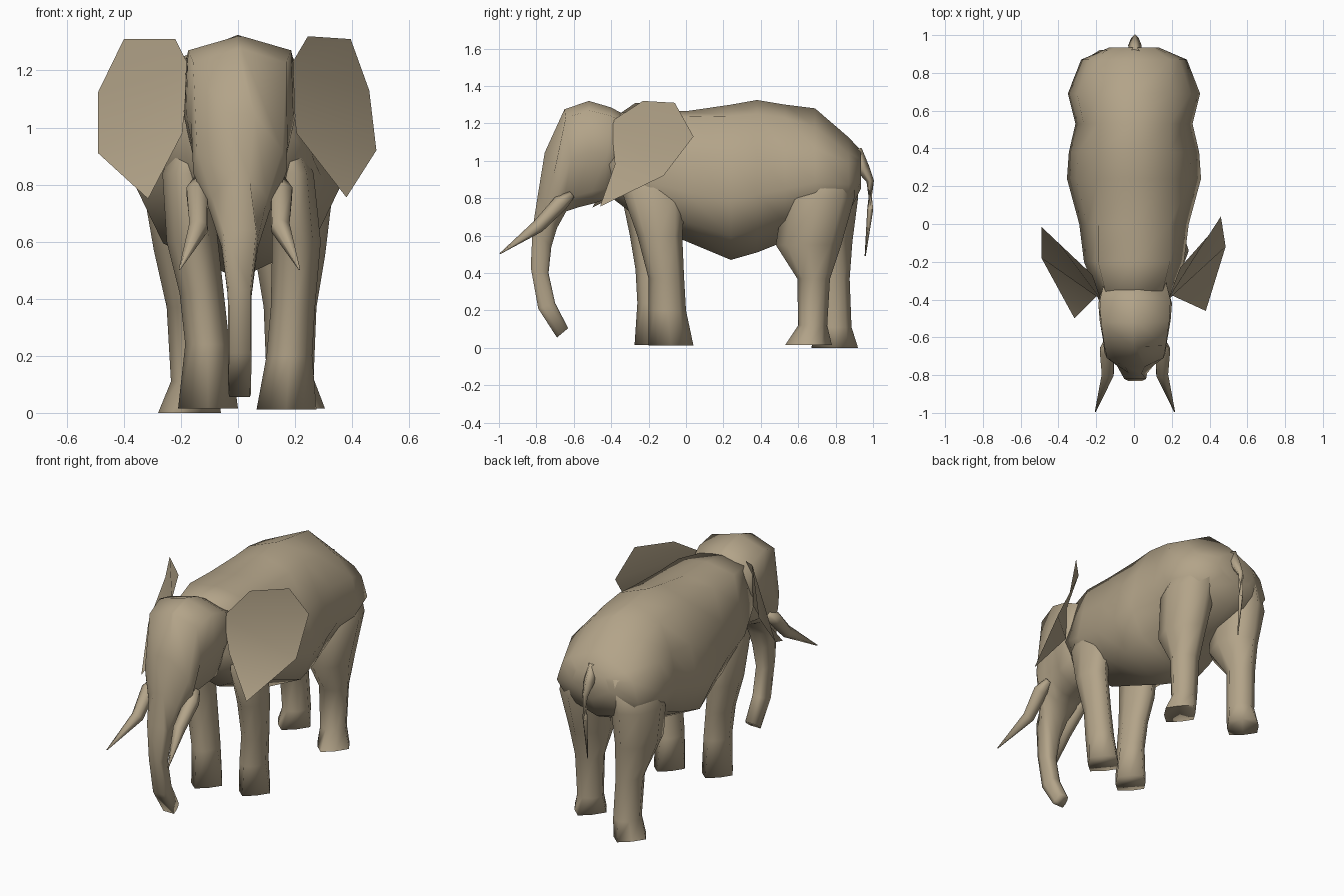
import bpy, bmesh, math
from mathutils import Vector

cube = bpy.data.objects.get("Cube")
if cube:
    bpy.data.objects.remove(cube)

hide = bpy.data.materials.new("tan_hide")
hide.use_nodes = True
TAN = (0.45, 0.37, 0.25, 1)
hide.diffuse_color = TAN
hide.node_tree.nodes["Principled BSDF"].inputs["Base Color"].default_value = TAN


def finish(name, bm, angle):
    mesh = bpy.data.meshes.new(name)
    bm.to_mesh(mesh)
    bm.free()
    mesh.materials.append(hide)
    obj = bpy.data.objects.new(name, mesh)
    bpy.context.collection.objects.link(obj)
    bpy.ops.object.select_all(action="DESELECT")
    obj.select_set(True)
    bpy.context.view_layer.objects.active = obj
    bpy.ops.object.shade_smooth_by_angle(angle=math.radians(angle))


def loft(name, rings, angle=100):
    """Skin a list of closed rings and cap both ends."""
    bm = bmesh.new()
    vs = [[bm.verts.new(p) for p in ring] for ring in rings]
    n = len(vs[0])
    for a, b in zip(vs, vs[1:]):
        for i in range(n):
            j = (i + 1) % n
            bm.faces.new((a[i], a[j], b[j], b[i]))
    bm.faces.new(vs[0])
    bm.faces.new(vs[-1])
    bmesh.ops.recalc_face_normals(bm, faces=bm.faces[:])
    finish(name, bm, angle)


def slab_ring(top, bottom, w, shape, cx=0.0):
    """Symmetric section between two (y, z) points; shape = (drop, width) pairs."""
    t, b = Vector((cx, *top)), Vector((cx, *bottom))
    right = [t.lerp(b, d) + Vector((w * f, 0, 0)) for d, f in shape]
    left = [t.lerp(b, d) - Vector((w * f, 0, 0)) for d, f in reversed(shape) if f > 0]
    return right + left


# Torso: y, top z, shoulder z, bottom z, half width
torso = [
    (-.42, 1.25, 1.22, .82, .18), (-.2, 1.272, 1.24, .65, .265), (0, 1.265, 1.235, .57, .29),
    (.24, 1.3, 1.24, .47, .355), (.38, 1.325, 1.25, .51, .345), (.53, 1.3, 1.23, .57, .31),
    (.69, 1.28, 1.18, .64, .35), (.87, 1.125, 1.04, .72, .28), (.935, 1.055, 1.01, .85, .13),
]
rings = []
for y, top, shoulder, bottom, w in torso:
    drop = (top - shoulder) / (top - bottom)
    shape = [(0, 0), (drop, min(.19 / w, .75)), (.33, .86), (.62, 1), (.85, .74), (1, 0)]
    rings.append(slab_ring((y, top), (y, bottom), w, shape))
loft("torso", rings)

# Head and trunk: front edge, back edge, half width; peaked crown, then a tapering face
crown = [(0, .05), (.09, .96), (.5, 1), (.88, .78), (1, .3)]
face = [(0, .32), (.4, .92), (.65, 1), (.88, .78), (1, .3)]
trunk = [(0, .9), (.3, 1), (.6, 1), (.9, .8), (1, .4)]
head = [
    ((-.3, 1.23), (-.36, .88), .17, crown), ((-.4, 1.285), (-.44, .79), .195, crown),
    ((-.52, 1.32), (-.5, .77), .188, crown), ((-.65, 1.275), (-.58, .75), .17, crown),
    ((-.755, 1.045), (-.64, .73), .163, face), ((-.79, .83), (-.69, .64), .105, face),
    ((-.82, .64), (-.72, .54), .064, trunk), ((-.83, .43), (-.735, .4), .042, trunk),
    ((-.79, .21), (-.7, .24), .041, trunk), ((-.69, .055), (-.63, .105), .04, trunk),
]
loft("head_and_trunk", [slab_ring(a, b, w, shape, .006) for a, b, w, shape in head])


# Legs: z, x range, y range of each ring; feet are diamond shaped
def leg(name, sections):
    rings = []
    for i, (z, x0, x1, y0, y1) in enumerate(sections):
        corner = .57 if i == 0 else .67
        ring = []
        for k in range(8):
            a = math.tau * k / 8
            r = corner * math.sqrt(2) if k % 2 else 1
            ring.append(((x0 + x1) / 2 + r * math.cos(a) * (x1 - x0) / 2,
                         (y0 + y1) / 2 + r * math.sin(a) * (y1 - y0) / 2, z))
        rings.append(ring)
    loft(name, rings)


leg("front_left_leg", [
    (.012, .065, .275, -.2, .04), (.2, .1, .26, -.2, 0), (.37, .115, .27, -.2, -.01),
    (.6, .12, .29, -.26, -.02), (.84, .12, .265, -.345, 0), (1.0, .1, .2, -.3, -.05)])
leg("front_right_leg", [
    (.015, -.21, 0, -.275, -.04), (.24, -.185, -.03, -.26, -.06),
    (.42, -.205, -.05, -.27, -.05), (.6, -.25, -.07, -.3, -.03),
    (.84, -.265, -.1, -.35, -.01), (1.0, -.2, -.1, -.3, -.05)])
leg("rear_left_leg", [
    (.015, .09, .305, .53, .78), (.12, .1, .265, .6, .755), (.37, .09, .275, .595, .77),
    (.55, .06, .305, .48, .83), (.8, .03, .335, .52, .9), (1.0, .02, .27, .58, .9)])
leg("rear_right_leg", [
    (0, -.28, -.06, .67, .92), (.11, -.235, -.07, .7, .885), (.37, -.25, -.08, .69, .875),
    (.57, -.295, -.05, .52, .89), (.8, -.335, -.03, .54, .92), (1.0, -.27, -.02, .58, .92)])


# Tusks and tail: tapered tubes through (point, radius)
def tube(name, path, sides):
    pts = [Vector(p) for p, r in path]
    rings = []
    for i, (p, r) in enumerate(path):
        d = pts[min(i + 1, len(pts) - 1)] - pts[max(i - 1, 0)]
        q = d.to_track_quat("Z", "X")
        rings.append([pts[i] + q @ Vector((r * math.cos(math.tau * k / sides),
                                           r * math.sin(math.tau * k / sides), 0))
                      for k in range(sides)])
    loft(name, rings)


for side, s in (("left", 1), ("right", -1)):
    tube(side + "_tusk", [((s * .14 + .005, -.61, .82), .02), ((s * .148 + .005, -.67, .775), .043),
                          ((s * .143 + .005, -.79, .65), .036),
                          ((s * .21 + .005, -.995, .503), .003)], 6)
tube("tail", [((.005, .91, 1.06), .03), ((.005, .945, .96), .036), ((.005, .985, .89), .02),
              ((.005, .985, .74), .016), ((.005, .958, .49), .003)], 4)

# Ears: thin sheets folded along the lower flap
ears = {
    "left_ear": [(.18, -.4, 1.21), (.245, -.23, 1.32), (.395, -.06, 1.31), (.46, .04, 1.13),
                 (.485, -.12, .92), (.38, -.46, .755), (.205, -.38, .98)],
    "right_ear": [(-.175, -.4, 1.22), (-.22, -.27, 1.31), (-.4, -.1, 1.31), (-.49, -.015, 1.125),
                  (-.49, -.18, .91), (-.315, -.5, .75), (-.195, -.38, .98)],
}
for name, pts in ears.items():
    bm = bmesh.new()
    v = [bm.verts.new(p) for p in pts]
    for corners in ((0, 1, 2, 3), (0, 3, 4, 6), (4, 5, 6)):
        sheet = bm.faces.new([v[i] for i in corners])
        sheet.normal_update()
        if sheet.normal.y > 0:
            sheet.normal_flip()
    finish(name, bm, 40)
